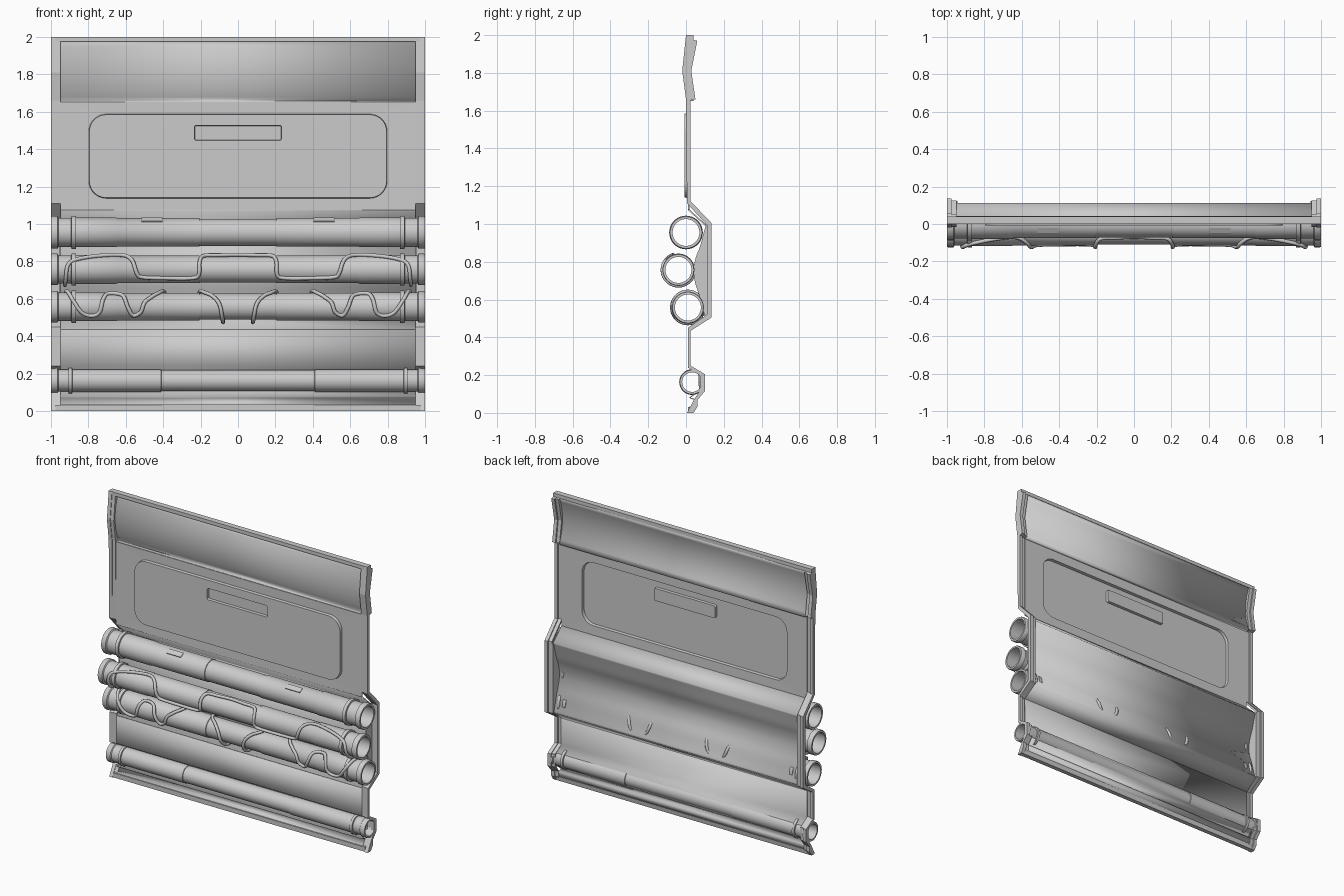
import bpy, bmesh, math
from math import sin, cos, pi, radians

if "Cube" in bpy.data.objects:
    bpy.data.objects.remove(bpy.data.objects["Cube"])


def make(name, bm, smooth=None):
    bmesh.ops.remove_doubles(bm, verts=bm.verts, dist=1e-5)
    bmesh.ops.recalc_face_normals(bm, faces=bm.faces)
    me = bpy.data.meshes.new(name)
    bm.to_mesh(me)
    bm.free()
    ob = bpy.data.objects.new(name, me)
    bpy.context.collection.objects.link(ob)
    bpy.ops.object.select_all(action='DESELECT')
    bpy.context.view_layer.objects.active = ob
    ob.select_set(True)
    if smooth:
        bpy.ops.object.shade_smooth_by_angle(angle=radians(smooth))
    return ob


def thicken(ob, t):
    m = ob.modifiers.new("thickness", 'SOLIDIFY')
    m.thickness = t
    m.offset = 0


def slab(name, outline, x0, x1):
    """Closed (y, z) outline extruded along x."""
    bm = bmesh.new()
    f = bm.faces.new([bm.verts.new((x0, y, z)) for y, z in outline])
    r = bmesh.ops.extrude_face_region(bm, geom=[f])
    moved = [v for v in r['geom'] if isinstance(v, bmesh.types.BMVert)]
    bmesh.ops.translate(bm, verts=moved, vec=(x1 - x0, 0, 0))
    return make(name, bm)


def sheet(name, line, half=0.95, t=0.008):
    """Open (y, z) line swept across the width."""
    bm = bmesh.new()
    rows = [[bm.verts.new((s * half, y, z)) for s in (-1, 1)] for y, z in line]
    for a, b in zip(rows, rows[1:]):
        bm.faces.new((a[0], a[1], b[1], b[0]))
    thicken(make(name, bm, 25), t)


def spline(pts, n=8):
    """Catmull-Rom through 2D points."""
    p = [pts[0]] + pts + [pts[-1]]
    out = []
    for i in range(1, len(p) - 2):
        for k in range(n):
            t = k / n
            out.append(tuple(0.5 * (2 * b + (c - a) * t + (2 * a - 5 * b + 4 * c - d) * t * t
                                    + (3 * b - a - 3 * c + d) * t ** 3)
                             for a, b, c, d in zip(*p[i - 1:i + 3])))
    return out + [pts[-1]]


# side flanges: stepped outer and inner strips
front = [(0, 2), (-.02, 1.81), (0, 1.66), (.005, 1.11), (.11, .995), (.11, .52), (.01, .45),
         (.01, .24), (.075, .2), (.075, .12), (.045, .075), (.005, 0)]
back = [(.04, 2), (.04, 1.975), (.06, 1.97), (.028, 1.81), (.05, 1.66), (.025, 1.655),
        (.025, 1.12), (.135, 1.005), (.135, .505), (.025, .435), (.025, .25), (.1, .205),
        (.1, .115), (.062, .07), (.062, .035), (.04, 0)]
inner = [(y + .004, z) for y, z in front] + [(y - .01, z) for y, z in back[::-1]]
# curved recess behind the pipes
recess = spline([(.108, .99), (.097, .95), (.078, .88), (.055, .82), (.044, .757),
                 (.052, .69), (.075, .62), (.091, .557), (.106, .505)], 4)
for side, s in (("left", -1), ("right", 1)):
    slab(side + "_flange_outer", front + back[::-1], s * .975, s)
    slab(side + "_flange_inner", inner, s * .95, s * .976)
    slab(side + "_recess_end", recess + [(.122, .505), (.122, .99)], s * .945, s * .955)

# curved top panel with a ledge at its lower edge
top = []
for i in range(13):
    t = i / 12
    top.append((.035 * (1 - t) ** 2 - .06 * t * (1 - t) + .038 * t * t, 1.975 - .32 * t))
sheet("top_panel", top + [(.015, 1.652)])
slab("top_rail", [(0, 1.975), (.04, 1.975), (.04, 2), (0, 2)], -.975, .975)

# lower wall, recess and bottom channel
sheet("recess_panel", [(.015, 1.075)] + recess + [(.018, .435)])
sheet("lower_wall", [(.018, .435), (.018, .243), (.068, .21), (.072, .12), (.02, .08), (.05, .07),
                     (.04, .035), (.018, .03)])
slab("bottom_rail", [(.01, 0), (.04, 0), (.045, .032), (.01, .032)], -.975, .975)


# upper wall: one sheet with embossed plate and sunken slot
def rounded(hx, z0, z1, r, y, k=8):
    pts = []
    for q, (sx, zc) in enumerate(((1, z1 - r), (-1, z1 - r), (-1, z0 + r), (1, z0 + r))):
        for i in range(k + 1):
            a = pi / 2 * (q + i / k)
            pts.append((sx * (hx - r) + r * cos(a), y, zc + r * sin(a)))
    return pts


bm = bmesh.new()
rings = [[bm.verts.new(p) for p in rounded(*a)] for a in (
    (.95, 1.075, 1.652, 1e-3, .015), (.795, 1.14, 1.585, .09, .015), (.792, 1.143, 1.582, .088, -.005),
    (.235, 1.445, 1.53, .01, -.005), (.233, 1.447, 1.528, .009, .014))]
for a, b in zip(rings, rings[1:]):
    for i in range(len(a)):
        j = (i + 1) % len(a)
        bm.faces.new((a[i], a[j], b[j], b[i]))
bm.faces.new(rings[-1])
thicken(make("upper_wall", bm), .008)


# pipes: hollow lathed tubes with couplings, mirrored about x = 0
def pipe(name, y, z, half, bore, s=1, n=40):
    outer = [(-x, r) for x, r in half[::-1]] + half
    prof = outer + [(1, bore), (-1, bore)]
    bm = bmesh.new()
    rows = [[bm.verts.new((x, y + s * r * cos(2 * pi * i / n), z + s * r * sin(2 * pi * i / n)))
             for i in range(n)] for x, r in prof]
    for k in range(len(rows)):
        a, b = rows[k], rows[(k + 1) % len(rows)]
        for i in range(n):
            j = (i + 1) % n
            bm.faces.new((a[i], a[j], b[j], b[i]))
    make(name, bm, 35)


large = [(.205, .072), (.207, .076), (.645, .076), (.65, .079), (.865, .079), (.867, .089), (.89, .089),
         (.892, .078), (.96, .078), (.965, .087), (.995, .087), (1, .084)]
small = [(.41, .056), (.412, .06), (.885, .06), (.887, .068), (.905, .068), (.907, .059), (.96, .059),
         (.965, .066), (.995, .066), (1, .064)]
MID, LOW = (-.04, .757), (.01, .558)
pipe("upper_pipe", 0, .955, large, .071)
pipe("middle_pipe", *MID, large, .071, .97)
pipe("lower_pipe", *LOW, large, .071, .97)
pipe("bottom_pipe", .032, .163, small, .052)


# cables wrapped on pipes: (x, angle), 0 = front, 90 = top, 180 = back
def cable(name, centre, pts, R=.084, r=.0105, n=8):
    cu = bpy.data.curves.new(name, 'CURVE')
    cu.dimensions = '3D'
    cu.bevel_depth = r
    cu.bevel_resolution = 2
    cu.use_fill_caps = True
    path = spline(pts, n)
    sp = cu.splines.new('POLY')
    sp.points.add(len(path) - 1)
    for p, (x, a) in zip(sp.points, path):
        a = radians(a)
        p.co = (x, centre[0] - R * cos(a), centre[1] + R * sin(a), 1)
    ob = bpy.data.objects.new(name, cu)
    bpy.context.collection.objects.link(ob)
    bpy.ops.object.select_all(action='DESELECT')
    bpy.context.view_layer.objects.active = ob
    ob.select_set(True)
    bpy.ops.object.convert(target='MESH')
    bpy.ops.object.shade_smooth_by_angle(angle=radians(50))


mid_half = [(.92, -190), (.925, -90), (.92, -30), (.91, 15), (.87, 38), (.75, 60), (.63, 68), (.57, 40),
            (.54, -15), (.51, -30), (.4, -34), (.25, -34), (.21, -20), (.205, 30), (.18, 62), (.1, 66)]
low_half = [(.92, 200), (.92, 110), (.9, 50), (.87, 10), (.83, -25), (.78, -36), (.74, -20), (.72, 30),
            (.69, 58), (.62, 48), (.59, 0), (.56, -34), (.52, -20), (.5, 15), (.46, 40), (.41, 75),
            (.39, 130), (.36, 190), (.3, 205), (.24, 190), (.21, 130), (.19, 75), (.14, 45),
            (.1, 10), (.085, -40), (.08, -90), (.08, -150)]
flip = lambda pts: [(-x, a) for x, a in pts]
cable("middle_cable", MID, flip(mid_half) + [(0, 70)] + mid_half[::-1])
cable("lower_cable_right", LOW, low_half)
cable("lower_cable_left", LOW, flip(low_half))

# small clip plates on top of the upper pipe
for side, s in (("left", -1), ("right", 1)):
    slab(side + "_pipe_clip", [(-.05, 1.008), (-.02, 1.026), (-.022, 1.034), (-.054, 1.016)],
         s * .405, s * .515)
